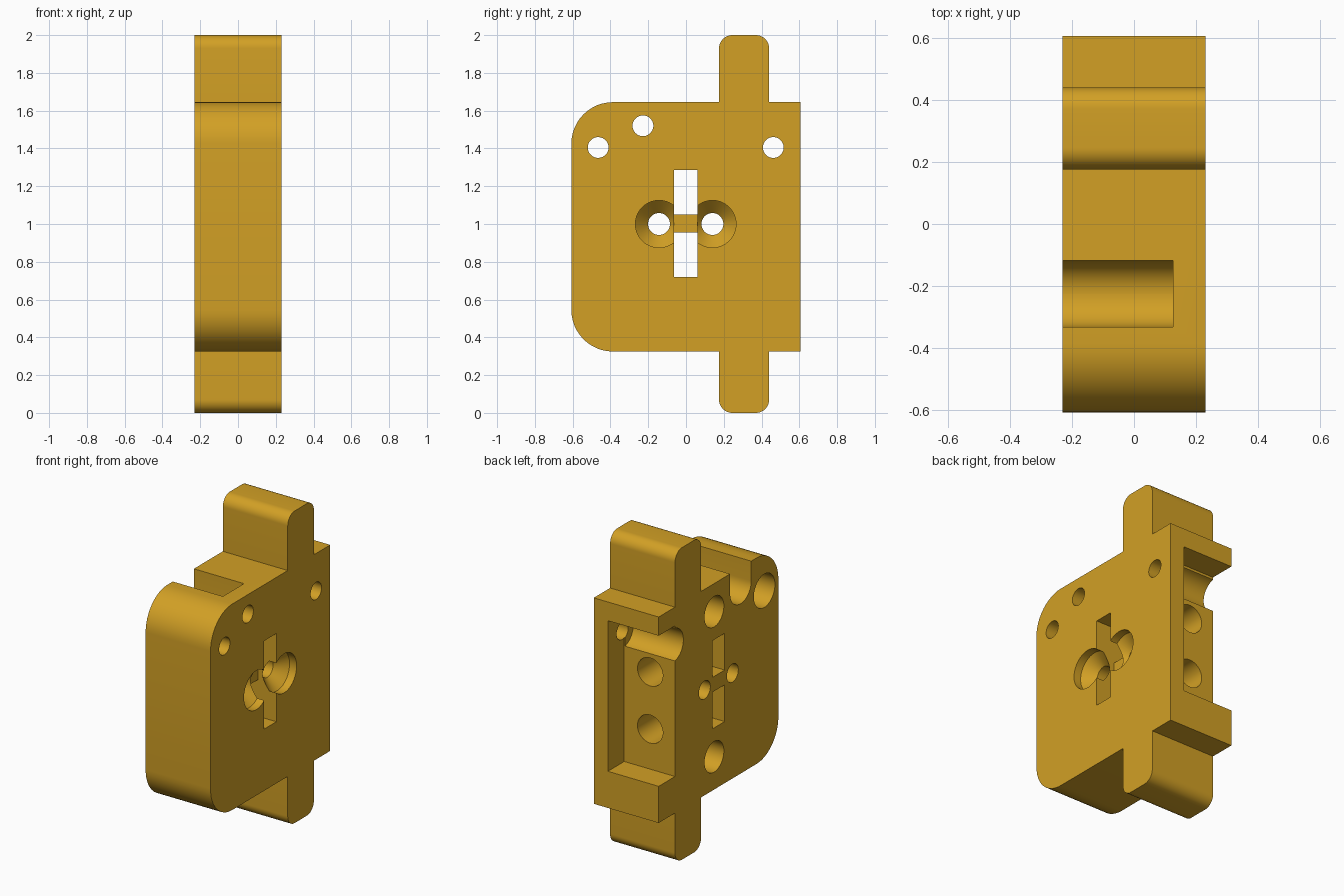
import bpy, bmesh, math
from mathutils import Vector

if "Cube" in bpy.data.objects:
    bpy.data.objects.remove(bpy.data.objects["Cube"])

gold = bpy.data.materials.new("golden_yellow")
gold.diffuse_color = (0.645, 0.352, 0.0185, 1)
gold.use_nodes = True
gold.node_tree.nodes["Principled BSDF"].inputs["Base Color"].default_value = gold.diffuse_color


def make_object(name, bm):
    bmesh.ops.recalc_face_normals(bm, faces=bm.faces)
    mesh = bpy.data.meshes.new(name)
    bm.to_mesh(mesh)
    bm.free()
    mesh.materials.append(gold)
    obj = bpy.data.objects.new(name, mesh)
    bpy.context.collection.objects.link(obj)
    return obj


def fillet(corners, steps=12):
    """Outline of (y, z, radius) right-angle corners with rounded arcs."""
    out = []
    for i, (y, z, r) in enumerate(corners):
        p = Vector((y, z))
        if r == 0:
            out.append(p)
            continue
        a = (Vector(corners[i - 1][:2]) - p).normalized()
        b = (Vector(corners[(i + 1) % len(corners)][:2]) - p).normalized()
        centre = p + (a + b) * r
        for k in range(steps + 1):
            t = k / steps * math.pi / 2
            out.append(centre - b * r * math.cos(t) - a * r * math.sin(t))
    return out


def prism(name, corners, x0, x1):
    """Outline in the y-z plane extruded from x0 to x1."""
    bm = bmesh.new()
    face = bm.faces.new([bm.verts.new((x0, p.x, p.y)) for p in fillet(corners)])
    ext = bmesh.ops.extrude_face_region(bm, geom=[face])
    verts = [g for g in ext["geom"] if isinstance(g, bmesh.types.BMVert)]
    bmesh.ops.translate(bm, verts=verts, vec=(x1 - x0, 0, 0))
    return make_object(name, bm)


def box(name, x0, x1, y0, y1, z0, z1):
    return prism(name, [(y0, z0, 0), (y1, z0, 0), (y1, z1, 0), (y0, z1, 0)], x0, x1)


def drill(name, steps, u, z, axis="x", n=48):
    """Turned cutter from (position, radius) steps along the x or y axis."""
    bm = bmesh.new()
    rings = []
    for d, r in steps:
        ring = []
        for k in range(n):
            t = 2 * math.pi * (k + 0.5) / n
            a, b = u + r * math.cos(t), z + r * math.sin(t)
            ring.append(bm.verts.new((d, a, b) if axis == "x" else (a, d, b)))
        rings.append(ring)
    for lo, hi in zip(rings, rings[1:]):
        for k in range(n):
            j = (k + 1) % n
            bm.faces.new((lo[k], lo[j], hi[j], hi[k]))
    bm.faces.new(rings[0])
    bm.faces.new(rings[-1])
    return make_object(name, bm)


# Main block with rounded front corners and top and bottom tabs
block = prism("switch_block", [
    (-0.607, 0.325, 0.22), (0.175, 0.325, 0), (0.175, 0, 0.07), (0.44, 0, 0.07),
    (0.44, 0.325, 0), (0.605, 0.325, 0), (0.605, 1.645, 0), (0.44, 1.645, 0),
    (0.44, 2, 0.07), (0.175, 2, 0.07), (0.175, 1.645, 0), (-0.607, 1.645, 0.22)],
    -0.23, 0.23)

cutters = []
# Rear pocket, open to the back and the left
cutters.append(box("pocket_cutter", -0.4, 0.13, 0.44, 0.8, 0.56, 1.525))

# Two plain counterbored holes
R, r = 0.107, 0.055
for y in (-0.465, 0.462):
    cutters.append(drill("bore_cutter", [(-0.4, R), (0.125, R), (0.125, r), (0.4, r)], y, 1.405))

# Counterbore open to the top edge, with its own through hole
cutters.append(prism("top_notch_cutter", [
    (-0.225 - R, 1.52 - R, R - 0.0005), (-0.225 + R, 1.52 - R, R - 0.0005),
    (-0.225 + R, 1.9, 0), (-0.225 - R, 1.9, 0)], -0.4, 0.125))
cutters.append(drill("top_hole_cutter", [(-0.4, r), (0.4, r)], -0.228, 1.52))

# Two central countersunk screw holes
for y in (-0.143, 0.14):
    cutters.append(drill("countersink_cutter",
                         [(-0.4, 0.058), (0.11, 0.058), (0.18, 0.125), (0.4, 0.125)], y, 1.0))

# Slots above and below the bridge, and the recess in front of it
cutters.append(box("lower_slot_cutter", -0.4, 0.4, -0.063, 0.06, 0.72, 0.955))
cutters.append(box("upper_slot_cutter", -0.4, 0.4, -0.063, 0.06, 1.05, 1.285))
cutters.append(box("bridge_recess_cutter", 0.1, 0.4, -0.063, 0.06, 0.9, 1.1))

for side in (-1, 1):
    # Blind holes in the left face
    cutters.append(drill("blind_hole_cutter", [(-0.4, 0.098), (0.125, 0.098)],
                         0.043, 1 + side * 0.465))
    # Holes from the pocket floor into the slots
    cutters.append(drill("wire_hole_cutter", [(0.0, 0.09), (0.55, 0.09)],
                         -0.054, 1 + side * 0.183, axis="y"))

bpy.context.view_layer.objects.active = block
for c in cutters:
    mod = block.modifiers.new("cut", "BOOLEAN")
    mod.operation = "DIFFERENCE"
    mod.solver = "EXACT"
    mod.object = c
    bpy.ops.object.modifier_apply(modifier=mod.name)
    bpy.data.objects.remove(c, do_unlink=True)

bpy.ops.object.select_all(action="DESELECT")
block.select_set(True)
bpy.ops.object.shade_smooth_by_angle(angle=math.radians(25))
